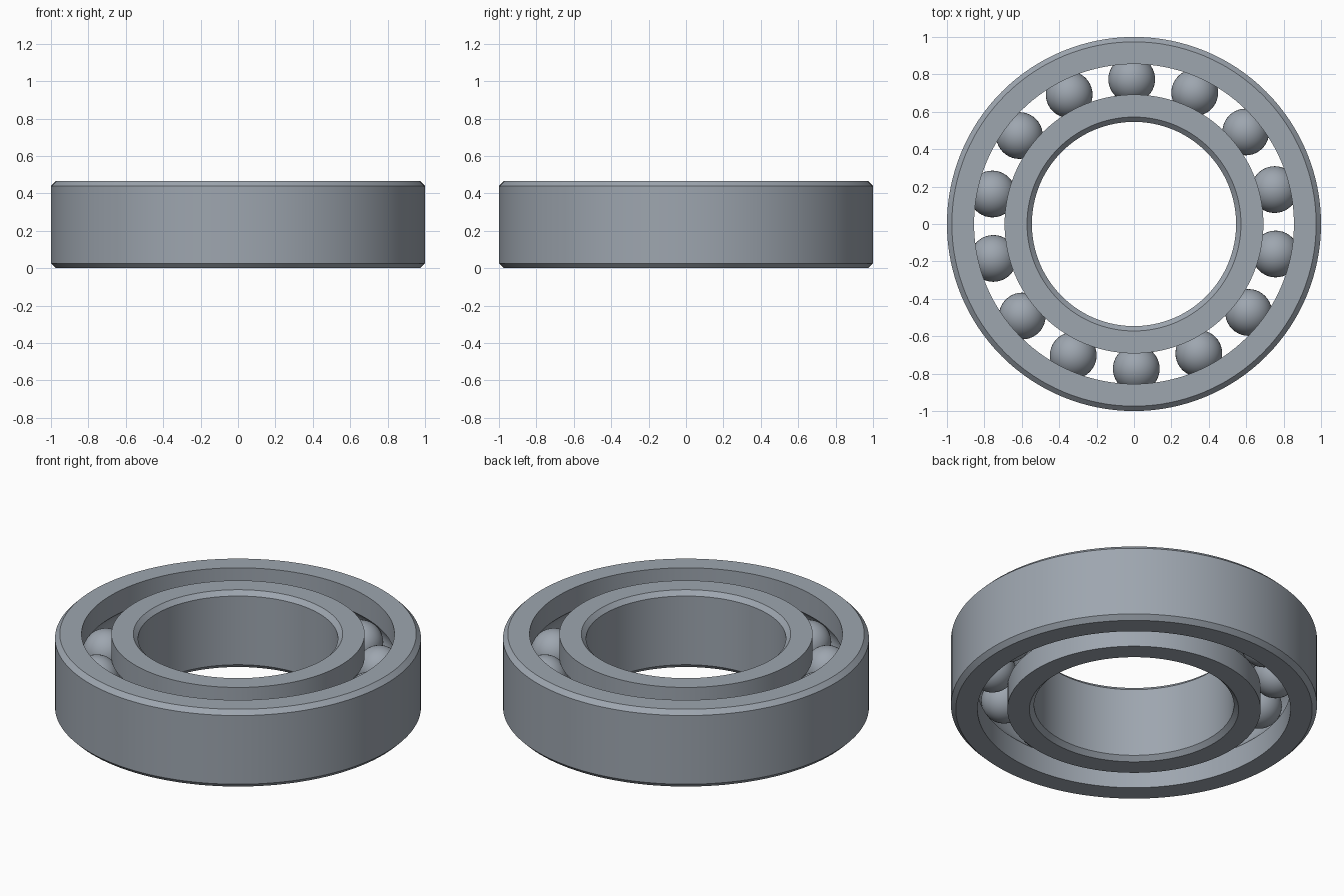
import bpy
import bmesh
import math
from mathutils import Matrix, Vector

cube = bpy.data.objects.get("Cube")
if cube:
    bpy.data.objects.remove(cube, do_unlink=True)

HEIGHT = 0.466
CHAMFER = 0.026
PITCH = 0.774          # radius of the circle of ball centres
BALL_RADIUS = 0.125
GROOVE_RADIUS = 0.127
BALL_COUNT = 14
SEGMENTS = 128

steel = bpy.data.materials.new("steel grey")
steel.use_nodes = True
colour = (0.34, 0.38, 0.43, 1)
steel.diffuse_color = colour
steel.node_tree.nodes["Principled BSDF"].inputs["Base Color"].default_value = colour


def add_object(name, bm, angle):
    bmesh.ops.recalc_face_normals(bm, faces=bm.faces)
    mesh = bpy.data.meshes.new(name)
    bm.to_mesh(mesh)
    bm.free()
    mesh.materials.append(steel)
    obj = bpy.data.objects.new(name, mesh)
    bpy.context.collection.objects.link(obj)
    bpy.ops.object.select_all(action="DESELECT")
    obj.select_set(True)
    bpy.context.view_layer.objects.active = obj
    bpy.ops.object.shade_smooth_by_angle(angle=math.radians(angle))
    return obj


def ring(name, race, wall):
    """Spin a chamfered section with a round groove in its race side."""
    mid = HEIGHT / 2
    side = math.copysign(1, wall - race)
    half = math.acos(abs(race - PITCH) / GROOVE_RADIUS)
    steps = 12
    groove = []
    for i in range(steps + 1):
        a = -half + 2 * half * i / steps
        groove.append((PITCH + side * GROOVE_RADIUS * math.cos(a),
                       mid + GROOVE_RADIUS * math.sin(a)))
    edge = wall - side * CHAMFER
    section = [(race, 0)] + groove + [
        (race, HEIGHT), (edge, HEIGHT), (wall, HEIGHT - CHAMFER),
        (wall, CHAMFER), (edge, 0)]
    bm = bmesh.new()
    verts = [bm.verts.new((r, 0, z)) for r, z in section]
    edges = [bm.edges.new((v, verts[i - 1])) for i, v in enumerate(verts)]
    bmesh.ops.spin(bm, geom=verts + edges, cent=(0, 0, 0), axis=(0, 0, 1),
                   angle=math.tau, steps=SEGMENTS, use_merge=True)
    bmesh.ops.remove_doubles(bm, verts=bm.verts, dist=0.0001)
    return add_object(name, bm, 25)


# Inner and outer races
ring("outer_ring", 0.855, 1.0)
ring("inner_ring", 0.692, 0.546)

# Balls spaced evenly around the groove
for i in range(BALL_COUNT):
    a = math.radians(90.9) + math.tau * i / BALL_COUNT
    place = Vector((PITCH * math.cos(a), PITCH * math.sin(a), HEIGHT / 2))
    bm = bmesh.new()
    bmesh.ops.create_uvsphere(bm, u_segments=40, v_segments=20,
                              radius=BALL_RADIUS,
                              matrix=Matrix.Translation(place))
    add_object(f"ball_{i + 1}", bm, 60)
